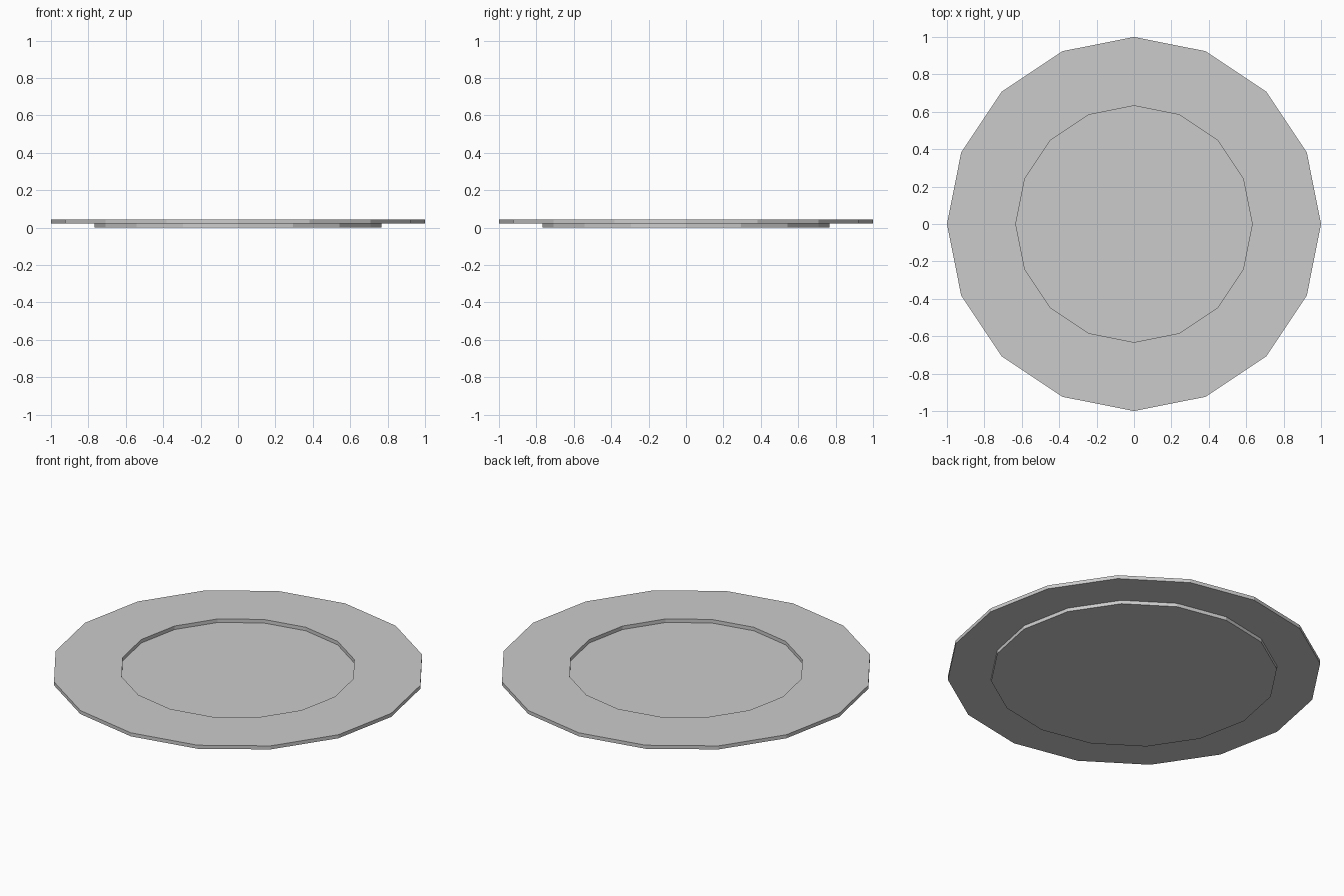
import bpy, bmesh
from math import cos, sin, pi

if "Cube" in bpy.data.objects:
    bpy.data.objects.remove(bpy.data.objects["Cube"])

SIDES = 16
# Plate cross-section (radius, height), from underside centre round to the inner floor
PROFILE = [(0.767, 0.0), (0.767, 0.021), (1.0, 0.021),
           (1.0, 0.042), (0.632, 0.042), (0.632, 0.021)]


def lathe(name, profile, sides):
    bm = bmesh.new()
    rings = [[bm.verts.new((r * cos(2 * pi * i / sides), r * sin(2 * pi * i / sides), z))
              for i in range(sides)] for r, z in profile]
    # Walls, foot and rim
    for a, b in zip(rings, rings[1:]):
        for i in range(sides):
            j = (i + 1) % sides
            bm.faces.new((a[i], a[j], b[j], b[i]))
    # Underside and recessed floor
    bm.faces.new(rings[0][::-1])
    bm.faces.new(rings[-1])
    bmesh.ops.recalc_face_normals(bm, faces=bm.faces)
    mesh = bpy.data.meshes.new(name)
    bm.to_mesh(mesh)
    bm.free()
    obj = bpy.data.objects.new(name, mesh)
    bpy.context.collection.objects.link(obj)
    return obj


lathe("plate", PROFILE, SIDES)
